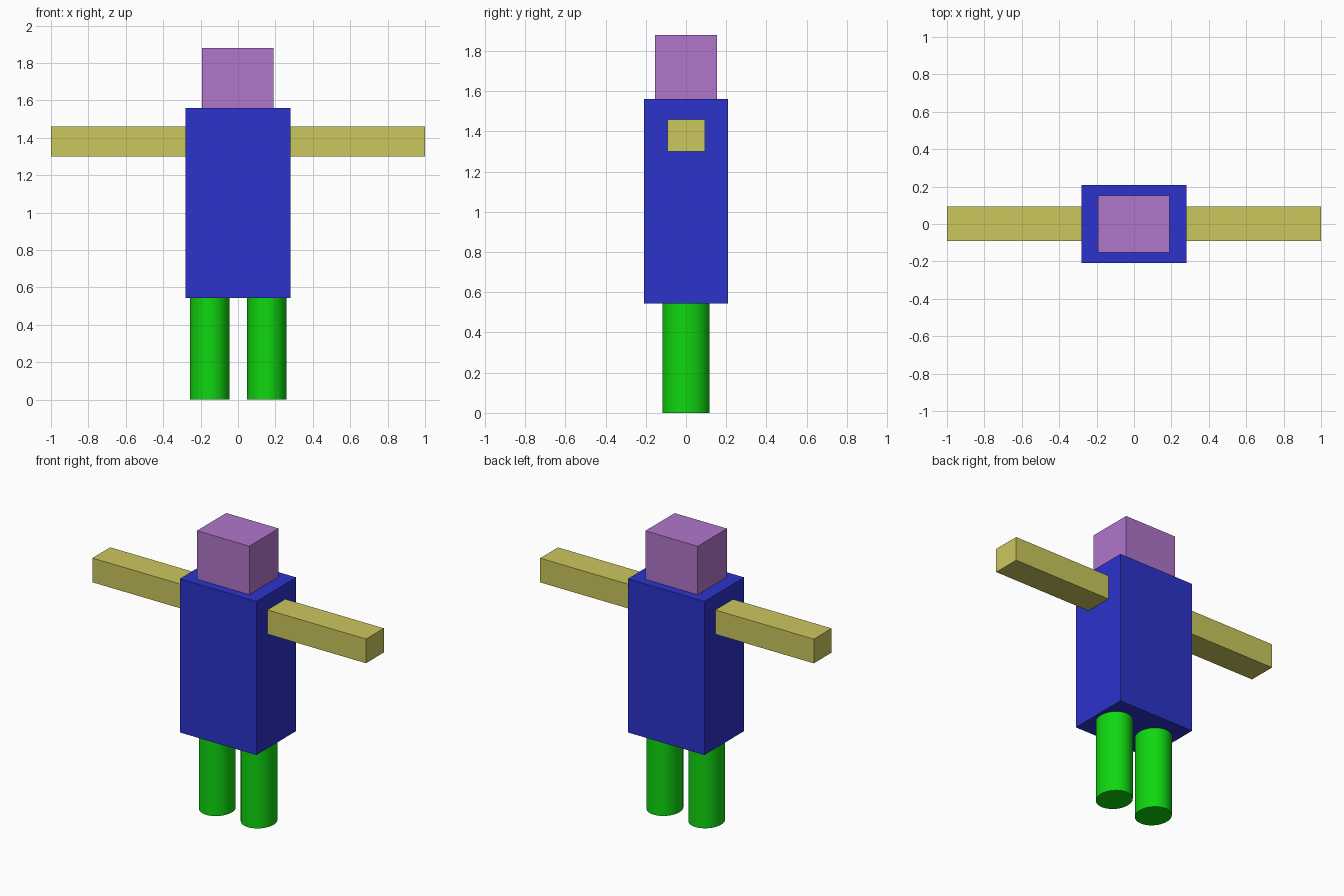
import bpy
import math

if "Cube" in bpy.data.objects:
    bpy.data.objects.remove(bpy.data.objects["Cube"])


def material(name, rgb):
    mat = bpy.data.materials.new(name)
    mat.diffuse_color = (*rgb, 1.0)
    mat.use_nodes = True
    mat.node_tree.nodes["Principled BSDF"].inputs["Base Color"].default_value = mat.diffuse_color
    return mat


purple = material("purple", (0.44, 0.18, 0.59))
blue = material("blue", (0.025, 0.033, 0.60))
yellow = material("yellow", (0.60, 0.57, 0.11))
green = material("green", (0.005, 0.68, 0.005))


def finish(name, size, mat):
    obj = bpy.context.object
    obj.name = name
    obj.scale = size
    bpy.ops.object.transform_apply(location=False, rotation=False, scale=True)
    obj.data.materials.append(mat)
    return obj


def box(name, low, high, mat):
    centre = [(a + b) / 2 for a, b in zip(low, high)]
    bpy.ops.mesh.primitive_cube_add(size=1, location=centre)
    return finish(name, [b - a for a, b in zip(low, high)], mat)


# Torso and head
box("torso", (-0.28, -0.208, 0.545), (0.28, 0.208, 1.56), blue)
box("head", (-0.193, -0.153, 1.56), (0.19, 0.153, 1.88), purple)

# Outstretched arms
box("left_arm", (-1.0, -0.092, 1.30), (-0.28, 0.094, 1.46), yellow)
box("right_arm", (0.28, -0.092, 1.30), (1.0, 0.094, 1.46), yellow)

# Oval legs
for name, x in (("left_leg", -0.151), ("right_leg", 0.154)):
    bpy.ops.mesh.primitive_cylinder_add(vertices=48, radius=1, depth=1,
                                        location=(x, 0, 0.2725))
    finish(name, (0.106, 0.117, 0.545), green)
    bpy.ops.object.shade_smooth_by_angle(angle=math.radians(30))
